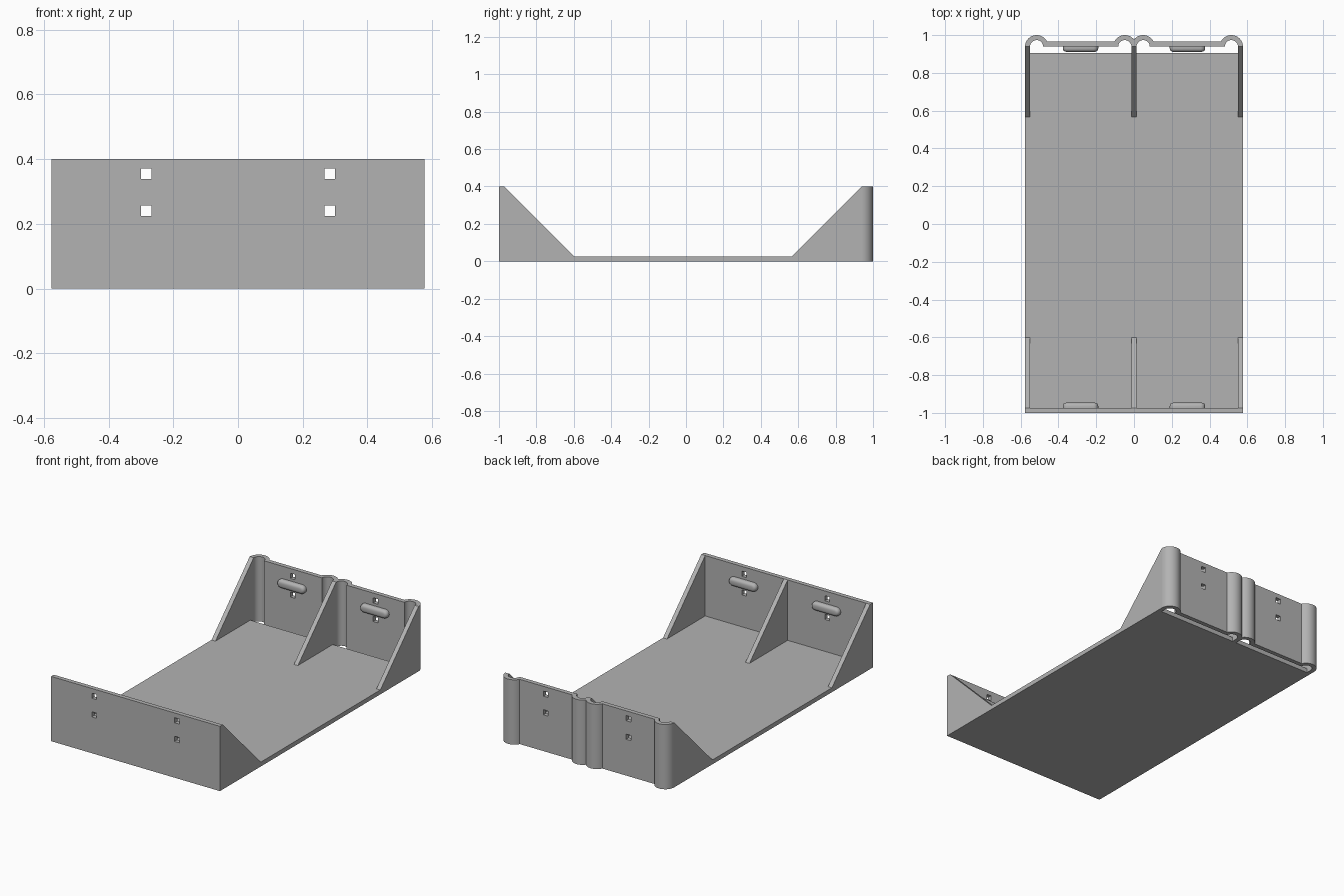
import bpy, bmesh
from math import sin, cos, pi, asin, acos
from mathutils import Vector

if "Cube" in bpy.data.objects:
    bpy.data.objects.remove(bpy.data.objects["Cube"])

W, H, T = 0.577, 0.4, 0.027       # half width, wall height, sheet thickness
BACK = 0.9385                     # inner face of the back wall
HOLE_X, HOLE_Z = 0.283, (0.24, 0.355)
R_OUT, R_IN = 0.0615, 0.035       # flute radii

grey = bpy.data.materials.new("plain grey")
grey.use_nodes = True
grey.diffuse_color = (0.45, 0.45, 0.45, 1)
grey.node_tree.nodes["Principled BSDF"].inputs["Base Color"].default_value = grey.diffuse_color


def prism(name, outline, sweep, bevel=0):
    """Extrude a closed outline along a vector, optionally rounding the far rim."""
    bm = bmesh.new()
    face = bm.faces.new([bm.verts.new(p) for p in outline])
    new = bmesh.ops.extrude_face_region(bm, geom=[face], use_keep_orig=True)["geom"]
    bmesh.ops.translate(bm, vec=sweep, verts=[g for g in new if isinstance(g, bmesh.types.BMVert)])
    bmesh.ops.recalc_face_normals(bm, faces=bm.faces)
    if bevel:
        rim = [g for g in new if isinstance(g, bmesh.types.BMEdge)]
        bmesh.ops.bevel(bm, geom=rim, offset=bevel, segments=4, profile=0.5, affect='EDGES')
    mesh = bpy.data.meshes.new(name)
    bm.to_mesh(mesh)
    bm.free()
    mesh.materials.append(grey)
    obj = bpy.data.objects.new(name, mesh)
    bpy.context.collection.objects.link(obj)
    return obj


def box(name, x, y, z):
    outline = [(x[0], y[0], z[0]), (x[1], y[0], z[0]), (x[1], y[1], z[0]), (x[0], y[1], z[0])]
    return prism(name, outline, Vector((0, 0, z[1] - z[0])))


def arc(cx, cy, r, a, b, n=20):
    return [(cx + r * cos(a + (b - a) * i / n), cy + r * sin(a + (b - a) * i / n)) for i in range(n + 1)]


def activate(obj):
    bpy.ops.object.select_all(action='DESELECT')
    obj.select_set(True)
    bpy.context.view_layer.objects.active = obj


def cut_holes(wall, y):
    for x in (-HOLE_X, HOLE_X):
        for z in HOLE_Z:
            s = 0.016
            cutter = box("hole_cutter", (x - s, x + s), (y - 0.1, y + 0.1), (z - s, z + s))
            cutter.hide_render = True
            mod = wall.modifiers.new("hole", 'BOOLEAN')
            mod.operation, mod.solver, mod.object = 'DIFFERENCE', 'EXACT', cutter
            activate(wall)
            bpy.ops.object.modifier_apply(modifier=mod.name)
            bpy.data.objects.remove(cutter)


def smooth(obj):
    activate(obj)
    bpy.ops.object.shade_smooth_by_angle(angle=0.4)


# Floor and front wall
box("floor", (-W, W), (T - 1, 0.905), (0, T))
front_wall = box("front_wall", (-W, W), (-1, T - 1), (0, H))
cut_holes(front_wall, -1)

# Back wall: a flat sheet with half-round flutes beside each gusset
inner_x, outer_x = T / 2 + R_IN, W - R_OUT
dip = asin(T / R_OUT)
half = arc(inner_x, BACK, R_OUT, acos(-inner_x / R_OUT), dip)
half += arc(outer_x, BACK, R_OUT, pi - dip, 0)
half += arc(outer_x, BACK, R_IN, 0, pi)
half += arc(inner_x, BACK, R_IN, 0, pi)
plan = half + [(-x, y) for x, y in reversed(half[1:])]
back_wall = prism("back_wall", [(x, y, 0) for x, y in plan], Vector((0, 0, H)))
cut_holes(back_wall, BACK)
smooth(back_wall)

# Triangular gussets at both ends
rise = H - T
front_tri = [(T - 1, T), (T - 1 + rise, T), (T - 1, H)]
back_tri = [(BACK - rise, T), (0.905, T), (0.905, 0), (BACK, 0), (BACK, H)]
for side, x in (("right", -W), ("middle", -T / 2), ("left", W - T)):
    for end, tri in (("front", front_tri), ("back", back_tri)):
        prism(f"{end}_gusset_{side}", [(x, y, z) for y, z in tri], Vector((T, 0, 0)))

# Rounded locating bars between the square holes
bar_z, bar_r, reach = sum(HOLE_Z) / 2, 0.026, 0.068
for side, x in (("right", -HOLE_X), ("left", HOLE_X)):
    pill = arc(x + reach, bar_z, bar_r, -pi / 2, pi / 2, 12) + arc(x - reach, bar_z, bar_r, pi / 2, 3 * pi / 2, 12)
    for end, y, d in (("front", T - 1, 1), ("back", BACK, -1)):
        smooth(prism(f"{end}_bar_{side}", [(px, y, pz) for px, pz in pill], Vector((0, d * T, 0)), 0.018))
